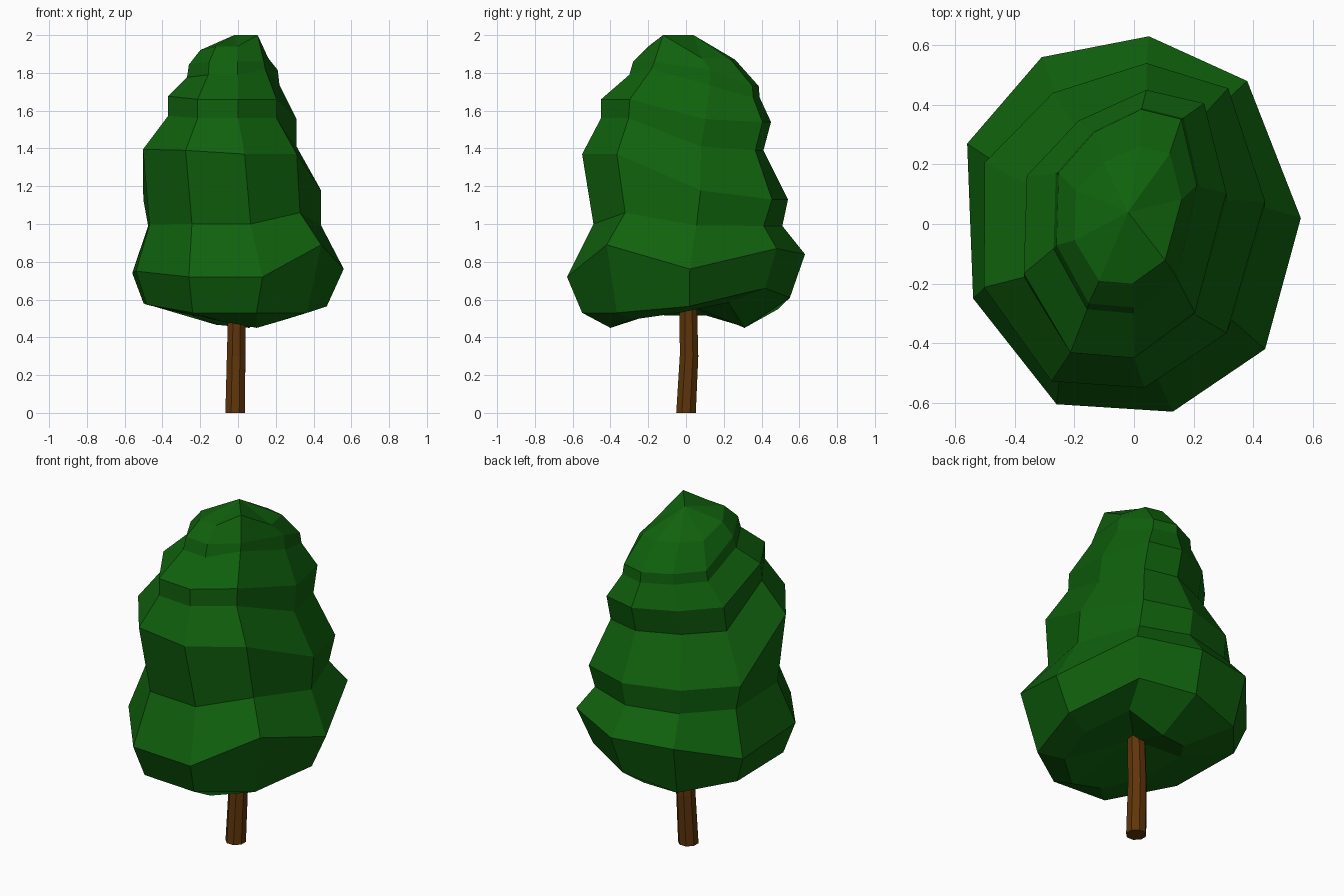
import bpy, bmesh, math

if "Cube" in bpy.data.objects:
    bpy.data.objects.remove(bpy.data.objects["Cube"])


def material(name, rgb):
    m = bpy.data.materials.new(name)
    m.diffuse_color = (*rgb, 1)
    m.use_nodes = True
    m.node_tree.nodes["Principled BSDF"].inputs["Base Color"].default_value = m.diffuse_color
    return m


def loft(name, rings, mat, bottom=None, top=None):
    """Skin equal-length rings; close ends with a pole point or a flat cap."""
    bm = bmesh.new()
    loops = [[bm.verts.new(p) for p in ring] for ring in rings]
    n = len(loops[0])
    for a, b in zip(loops, loops[1:]):
        for i in range(n):
            j = (i + 1) % n
            bm.faces.new((a[i], a[j], b[j], b[i]))
    for loop, pole in ((loops[0], bottom), (loops[-1], top)):
        if pole is None:
            bm.faces.new(loop)
        else:
            v = bm.verts.new(pole)
            for i in range(n):
                bm.faces.new((loop[i], loop[(i + 1) % n], v))
    bmesh.ops.recalc_face_normals(bm, faces=bm.faces)
    me = bpy.data.meshes.new(name)
    bm.to_mesh(me)
    bm.free()
    me.materials.append(mat)
    ob = bpy.data.objects.new(name, me)
    bpy.context.collection.objects.link(ob)
    return ob


# Irregular nine-sided outlines (scaled to -1..1) of the lowest and upper tiers
LOWER = [(x / .56, y / .63) for x, y in (
    (-.54, -.25), (-.26, -.605), (.13, -.63), (.44, -.42), (.56, .02),
    (.38, .48), (.05, .63), (-.31, .56), (-.56, .27))]
UPPER = [(-1, -.37), (-.54, -.96), (.09, -1), (.69, -.66), (1, .23),
         (.78, .9), (.21, 1), (-.46, .77), (-.97, .36)]


def tier(x0, x1, y0, y1, z_front, z_back, twist=1, lift={}, sag=0):
    """Tilted ring; twist blends the outlines, lift raises single corners."""
    ring = []
    for i, (lo, up) in enumerate(zip(LOWER, UPPER)):
        u, v = (a + (b - a) * twist for a, b in zip(lo, up))
        t = max(-1, min(1, 2 * v + .3))
        z = (z_front + z_back) / 2 + t * (z_back - z_front) / 2 - sag * v * v
        ring.append(((x0 + x1) / 2 + u * (x1 - x0) / 2,
                     (y0 + y1) / 2 + v * (y1 - y0) / 2,
                     z + lift.get(i, 0)))
    return ring


# Foliage: underside with a notch at the back right, four tilted tiers, tip
foliage = [
    tier(-.24, .31, -.40, .31, .53, .53, 0, {1: .03, 5: .10}, .08),
    tier(-.50, .47, -.55, .55, .53, .58, 0, {0: .03, 5: .08, 6: .03, 7: -.03}),
    tier(-.56, .56, -.63, .63, .72, .84, 0, {3: .17, 4: -.04, 5: .03, 8: -.10}),
    tier(-.48, .44, -.49, .51, 1.00, .99, .3, {3: .06}),
    tier(-.51, .44, -.55, .54, 1.37, 1.13, .6, {0: .09, 1: .02}),
    tier(-.37, .31, -.45, .41, 1.56, 1.39, 1, {0: .06}),
    tier(-.37, .31, -.45, .45, 1.66, 1.54, 1, {0: .05}),
    tier(-.27, .22, -.30, .39, 1.79, 1.67, 1, {0: .02, 3: .03, 4: .05}),
    tier(-.26, .21, -.28, .385, 1.86, 1.73, 1, {0: .02, 4: .07}),
    tier(-.20, .16, -.20, .26, 1.94, 1.87, 1, {3: .06}),
]
loft("foliage", foliage, material("leaf_green", (.005, .12, .004)),
     bottom=(0, 0, .58), top=(-.02, .04, 2.0))

# Trunk: slightly bent octagonal post
trunk = [[(cx + r * math.cos(a * math.pi / 4 + .39),
           cy + r * math.sin(a * math.pi / 4 + .39), z) for a in range(8)]
         for cx, cy, r, z in ((-.015, 0, .056, 0), (-.010, .016, .053, .3),
                              (-.005, .012, .049, .61))]
loft("trunk", trunk, material("bark_brown", (.115, .036, .003)))
